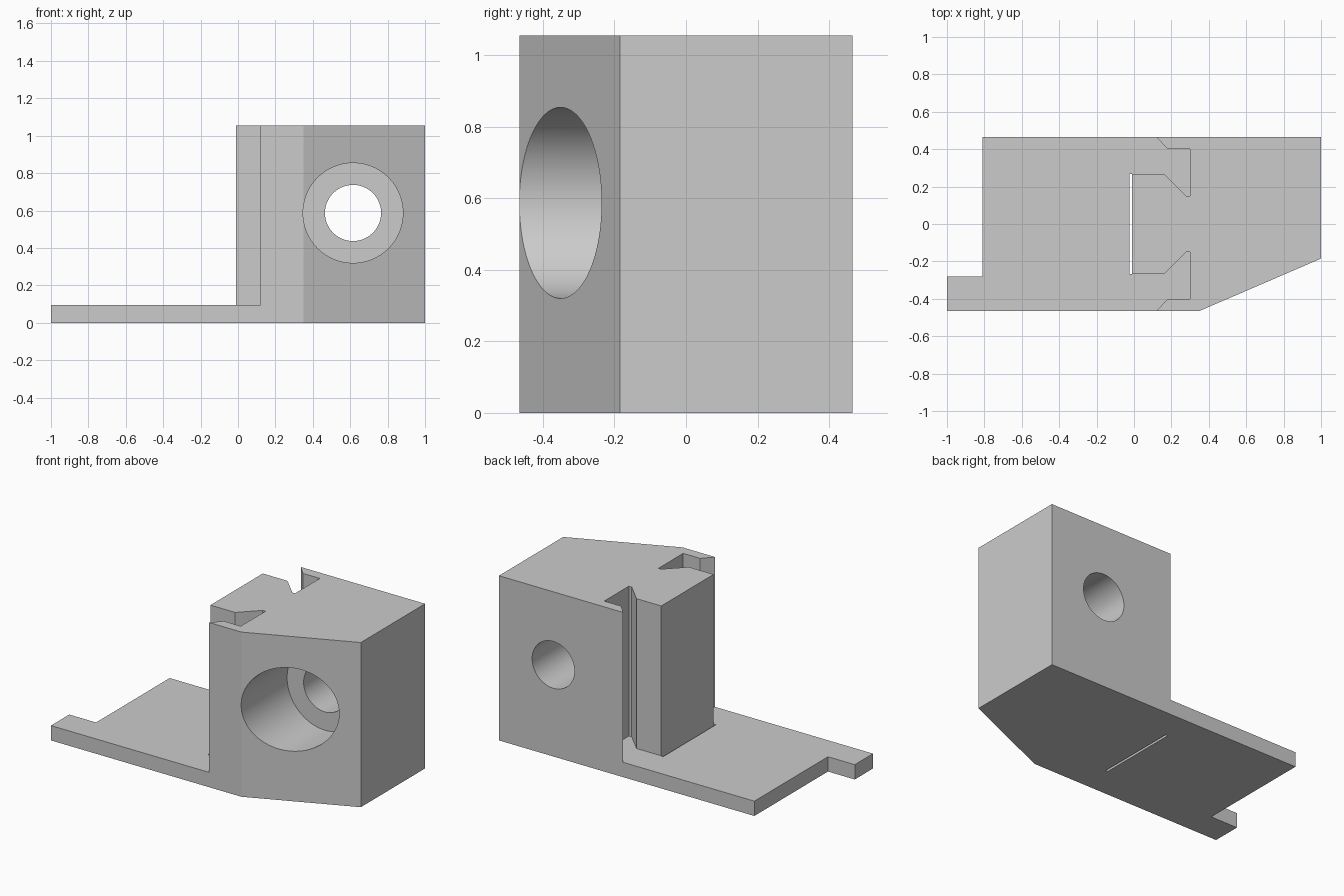
import bpy, bmesh, math
from mathutils import Matrix

old = bpy.data.objects.get("Cube")
if old:
    bpy.data.objects.remove(old, do_unlink=True)

grey = bpy.data.materials.new("light_grey")
grey.use_nodes = True
grey.diffuse_color = (0.6, 0.6, 0.6, 1)
grey.node_tree.nodes["Principled BSDF"].inputs["Base Color"].default_value = (0.6, 0.6, 0.6, 1)


def finish(name, bm):
    bmesh.ops.recalc_face_normals(bm, faces=bm.faces)
    mesh = bpy.data.meshes.new(name)
    bm.to_mesh(mesh)
    bm.free()
    mesh.materials.append(grey)
    ob = bpy.data.objects.new(name, mesh)
    bpy.context.collection.objects.link(ob)
    return ob


def prism(name, outline, z0, z1):
    """Extrude a plan outline between two heights."""
    bm = bmesh.new()
    face = bm.faces.new([bm.verts.new((x, y, z0)) for x, y in outline])
    ext = bmesh.ops.extrude_face_region(bm, geom=[face])
    verts = [v for v in ext["geom"] if isinstance(v, bmesh.types.BMVert)]
    bmesh.ops.translate(bm, verts=verts, vec=(0, 0, z1 - z0))
    return finish(name, bm)


def bore(name, radius, y0, y1):
    """Cylinder along y, centred on the screw hole."""
    bm = bmesh.new()
    place = Matrix.Translation((0.615, (y0 + y1) / 2, 0.587)) @ Matrix.Rotation(math.pi / 2, 4, 'X')
    bmesh.ops.create_cone(bm, cap_ends=True, segments=96, radius1=radius,
                          radius2=radius, depth=y1 - y0, matrix=place)
    return finish(name, bm)


def cut(target, cutter):
    cutter.hide_render = True
    mod = target.modifiers.new("cut", 'BOOLEAN')
    mod.operation = 'DIFFERENCE'
    mod.solver = 'EXACT'
    mod.object = cutter
    bpy.context.view_layer.objects.active = target
    bpy.ops.object.modifier_apply(modifier=mod.name)
    bpy.data.objects.remove(cutter, do_unlink=True)


# Full-height body: plate outline with corner notch and angled front face
body = prism("bracket_block", [(-1, -0.465), (0.35, -0.465), (1, -0.185), (1, 0.465),
                               (-0.81, 0.465), (-0.81, -0.28), (-1, -0.28)], 0, 1.055)

# Narrow slit through the base plate
cut(body, prism("slit_cutter", [(-0.025, -0.268), (-0.01, -0.268),
                                (-0.01, 0.268), (-0.025, 0.268)], -0.1, 0.2))

# Clear the space above the plate, leaving the tongue and hooked grooves
half = [(0.12, -0.6), (0.12, -0.465), (0.18, -0.4), (0.3, -0.4),
        (0.3, -0.15), (0.28, -0.15), (0.165, -0.265), (-0.01, -0.265)]
profile = half + [(x, -y) for x, y in reversed(half)] + [(-1.2, 0.6), (-1.2, -0.6)]
cut(body, prism("groove_cutter", profile, 0.095, 1.3))

# Counterbored screw hole
cut(body, bore("counterbore_cutter", 0.267, -0.8, 0.0))
cut(body, bore("screw_hole_cutter", 0.15, -0.7, 0.8))

bpy.ops.object.select_all(action='DESELECT')
body.select_set(True)
bpy.context.view_layer.objects.active = body
bpy.ops.object.shade_smooth_by_angle(angle=math.radians(20))
